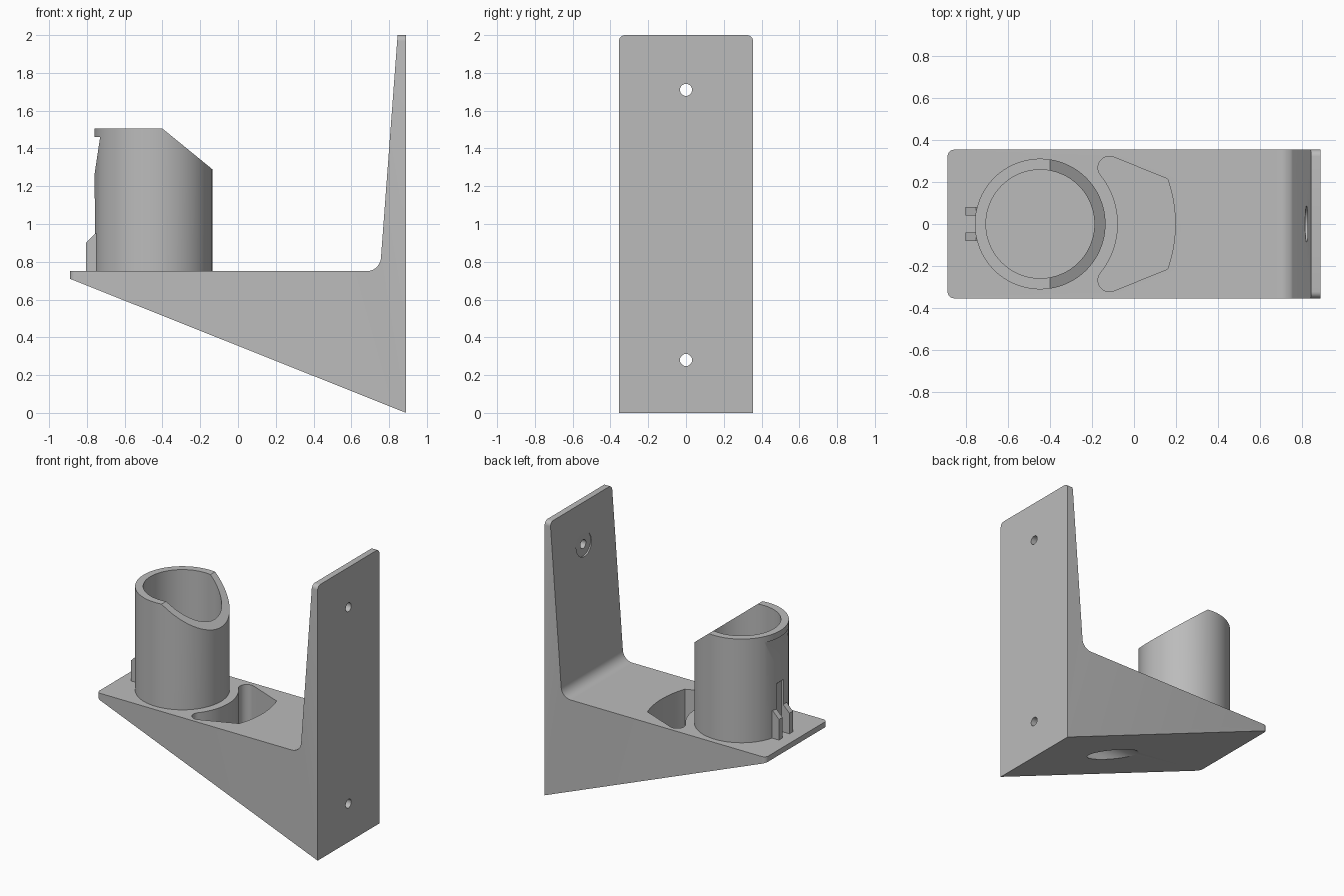
import bpy, bmesh, math
from mathutils import Vector

if "Cube" in bpy.data.objects:
    bpy.data.objects.remove(bpy.data.objects["Cube"])

grey = bpy.data.materials.new("plain grey")
grey.diffuse_color = (0.5, 0.5, 0.5, 1)
grey.use_nodes = True
grey.node_tree.nodes["Principled BSDF"].inputs["Base Color"].default_value = grey.diffuse_color

CX = -0.448            # tube centre on x
HALF = 0.355           # half width of the bracket
PLATE_Z = 0.75         # top of the shelf


def prism(name, pts, axis, a, b):
    """Extrude a 2D outline along an axis: (x, z) along y, (x, y) along z, (y, z) along x."""
    place = {"x": lambda p, t: (t, p[0], p[1]),
             "y": lambda p, t: (p[0], t, p[1]),
             "z": lambda p, t: (p[0], p[1], t)}[axis]
    bm = bmesh.new()
    low = [bm.verts.new(place(p, a)) for p in pts]
    high = [bm.verts.new(place(p, b)) for p in pts]
    bm.faces.new(low)
    bm.faces.new(high)
    n = len(pts)
    for i in range(n):
        j = (i + 1) % n
        bm.faces.new((low[i], low[j], high[j], high[i]))
    bmesh.ops.recalc_face_normals(bm, faces=bm.faces)
    me = bpy.data.meshes.new(name)
    bm.to_mesh(me)
    bm.free()
    me.materials.append(grey)
    ob = bpy.data.objects.new(name, me)
    bpy.context.collection.objects.link(ob)
    return ob


def arc(cx, cy, r, a0, a1, n):
    return [(cx + r * math.cos(math.radians(a0 + (a1 - a0) * i / n)),
             cy + r * math.sin(math.radians(a0 + (a1 - a0) * i / n))) for i in range(n + 1)]


def circle(cx, cy, r, n):
    return arc(cx, cy, r, 0, 360, n)[:-1]


def activate(ob):
    bpy.ops.object.select_all(action="DESELECT")
    ob.select_set(True)
    bpy.context.view_layer.objects.active = ob


def cut(ob, cutter):
    mod = ob.modifiers.new("cut", "BOOLEAN")
    mod.operation = "DIFFERENCE"
    mod.solver = "EXACT"
    mod.object = cutter
    activate(ob)
    bpy.ops.object.modifier_apply(modifier=mod.name)
    bpy.data.objects.remove(cutter)


def smooth(ob):
    activate(ob)
    bpy.ops.object.shade_smooth_by_angle(angle=math.radians(25))


# Bracket: wedge shelf and tapered wall plate with a filleted inner corner
fillet = arc(0.681, PLATE_Z + 0.076, 0.076, -90, -4, 10)
profile = [(0.89, 0), (0.89, 2), (0.845, 2)] + fillet[::-1] + [(-0.89, PLATE_Z), (-0.89, 0.71)]
bracket = prism("wall_bracket", profile, "y", -HALF, HALF)

# Rounded corners on the shelf tip and the wall top
bm = bmesh.new()
bm.from_mesh(bracket.data)
corners = [e for e in bm.edges
           if abs(e.verts[0].co.y - e.verts[1].co.y) < 0.001
           and (all(v.co.x < -0.88 for v in e.verts) or all(v.co.z > 1.99 for v in e.verts))]
bmesh.ops.bevel(bm, geom=corners, offset=0.032, segments=6, profile=0.5, affect="EDGES")
bm.to_mesh(bracket.data)
bm.free()

# Screw holes with wide head bores
for z, start in ((0.28, -0.4), (1.71, 0.6)):
    cut(bracket, prism("head_bore", circle(0, z, 0.087, 40), "x", start, 0.829))
    cut(bracket, prism("screw_hole", circle(0, z, 0.032, 24), "x", 0.7, 1.0))

# Crescent pocket beside the tube
lobe_x = CX + 0.426 * math.cos(math.radians(39))
lobe_y = 0.426 * math.sin(math.radians(39))
outline = arc(CX, 0, 0.371, -39, 39, 24)
outline += arc(lobe_x, lobe_y, 0.055, 219, 67, 14)[1:]
outline += arc(CX, 0, 0.645, 19.5, -19.5, 16)
outline += arc(lobe_x, -lobe_y, 0.055, -67, -219, 14)[:-1]
cut(bracket, prism("pocket", outline, "z", 0.46, 0.9))
smooth(bracket)

# Holder tube: slanted mouth, relieved back below the lip, and a cable groove
tube = prism("holder_tube", circle(CX, 0, 0.312, 96), "z", PLATE_Z - 0.01, 1.505)
cut(tube, prism("tube_bore", circle(CX, 0, 0.259, 96), "z", 0.6, 1.7))
slope = (1.29 - 1.505) / (-0.136 + 0.40)
cut(tube, prism("slant", [(-0.50, 1.505 - 0.10 * slope), (0.1, 1.505 + 0.50 * slope),
                          (0.1, 1.8), (-0.50, 1.8)], "y", -0.5, 0.5))
cut(tube, prism("lip_relief", [(-0.73, 1.46), (-0.85, 1.46), (-0.85, 1.16), (-0.775, 1.16)],
                "y", -0.5, 0.5))
cut(tube, prism("groove", [(-0.742, 0.6), (-0.742, 1.12), (-0.80, 1.17), (-0.80, 0.6)],
                "y", -0.04, 0.04))
smooth(tube)

# Pair of cable prongs on the back of the tube
prong = [(-0.805, PLATE_Z - 0.01), (-0.805, 0.90), (-0.755, 0.95), (-0.735, 0.95),
         (-0.735, PLATE_Z - 0.01)]
for side, y in (("left", 0.04), ("right", -0.08)):
    prism(side + "_prong", prong, "y", y, y + 0.04)
